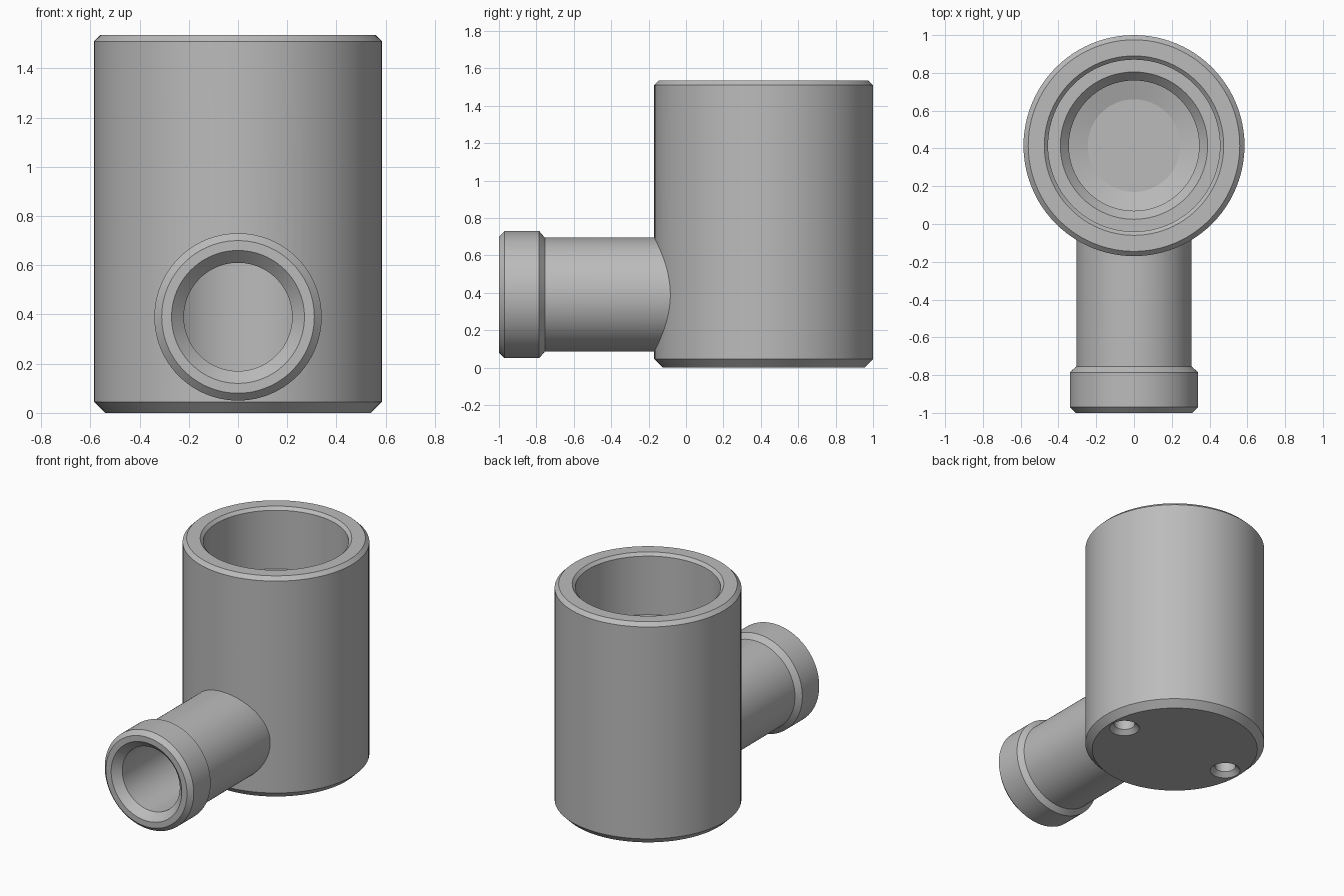
import bpy, bmesh, math
from mathutils import Matrix

old = bpy.data.objects.get("Cube")
if old:
    bpy.data.objects.remove(old, do_unlink=True)

# One plain metal colour
GREY = (0.5, 0.5, 0.5, 1.0)
metal = bpy.data.materials.new("grey metal")
metal.use_nodes = True
metal.diffuse_color = GREY
metal.node_tree.nodes["Principled BSDF"].inputs["Base Color"].default_value = GREY

CUP_Y = 0.415    # axis of the upright cup
SPOUT_Z = 0.39   # axis of the horizontal spout


def lathe(name, profile, matrix, segments=96):
    """Closed solid turned from (radius, height) points, bottom to top."""
    bm = bmesh.new()
    rings = []
    for r, h in profile:
        rings.append([bm.verts.new((r * math.cos(a), r * math.sin(a), h))
                      for a in (2 * math.pi * i / segments for i in range(segments))])
    for low, high in zip(rings, rings[1:]):
        for i in range(segments):
            j = (i + 1) % segments
            bm.faces.new((low[i], low[j], high[j], high[i]))
    bm.faces.new(rings[0][::-1])
    bm.faces.new(rings[-1])
    bm.transform(matrix)
    bmesh.ops.recalc_face_normals(bm, faces=bm.faces)
    mesh = bpy.data.meshes.new(name)
    bm.to_mesh(mesh)
    bm.free()
    mesh.materials.append(metal)
    obj = bpy.data.objects.new(name, mesh)
    bpy.context.collection.objects.link(obj)
    return obj


def combine(target, other, operation):
    """Apply a boolean and discard the helper."""
    mod = target.modifiers.new(operation, "BOOLEAN")
    mod.operation = operation
    mod.solver = "EXACT"
    mod.object = other
    bpy.context.view_layer.objects.active = target
    bpy.ops.object.modifier_apply(modifier=mod.name)
    bpy.data.objects.remove(other, do_unlink=True)


upright = Matrix.Translation((0, CUP_Y, 0))
# Spout heights run from the open end at the front towards the back
along_y = Matrix.Translation((0, -1, SPOUT_Z)) @ Matrix.Rotation(-math.pi / 2, 4, "X")

# Outer cup with chamfered rims
fitting = lathe("cup_with_spout", [(0.54, 0), (0.585, 0.045), (0.585, 1.51),
                                   (0.56, 1.535)], upright)

# Spout tube with collar
spout = lathe("spout", [(0.31, 0), (0.34, 0.03), (0.34, 0.215), (0.305, 0.245),
                        (0.305, 1.3)], along_y)
combine(fitting, spout, "UNION")

# Stepped cavity of the cup
cavity = lathe("cavity_cutter", [(0.245, 0.1), (0.345, 0.13), (0.345, 1.06),
                                 (0.39, 1.11), (0.455, 1.11), (0.455, 1.515),
                                 (0.475, 1.535), (0.475, 1.6)], upright)
combine(fitting, cavity, "DIFFERENCE")

# Bore of the spout, with a countersunk mouth
bore = lathe("bore_cutter", [(0.27, -0.05), (0.27, 0), (0.22, 0.05), (0.22, 1.35)],
             along_y)
combine(fitting, bore, "DIFFERENCE")

# Pair of countersunk mounting holes in the base
for side in (-1, 1):
    hole = lathe("hole_cutter", [(0.098, -0.05), (0.098, 0), (0.068, 0.03), (0.068, 0.28)],
                 Matrix.Translation((side * 0.43, CUP_Y, 0)), 40)
    combine(fitting, hole, "DIFFERENCE")

# Smooth walls, crisp chamfers
bpy.ops.object.select_all(action="DESELECT")
fitting.select_set(True)
bpy.context.view_layer.objects.active = fitting
bpy.ops.object.shade_smooth_by_angle(angle=math.radians(15))
